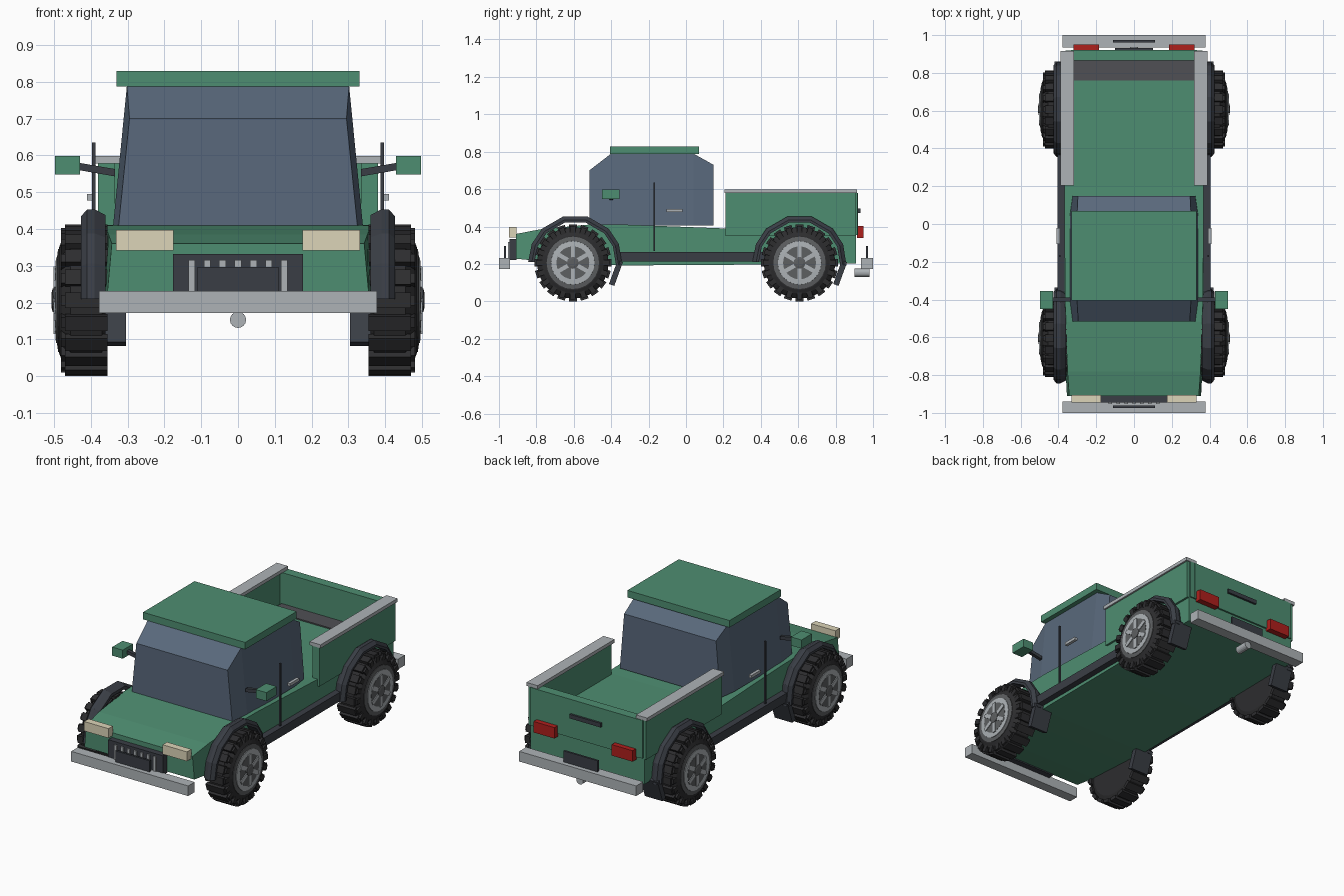
import bpy, bmesh
from math import sin, cos, pi, radians
from mathutils import Matrix, Vector

if "Cube" in bpy.data.objects:
    bpy.data.objects.remove(bpy.data.objects["Cube"])


def mat(name, *rgb):
    m = bpy.data.materials.new(name)
    m.diffuse_color = (*rgb, 1)
    m.use_nodes = True
    m.node_tree.nodes["Principled BSDF"].inputs["Base Color"].default_value = m.diffuse_color
    return m


GREEN = mat("green_paint", .076, .27, .165)
GLASS = mat("tinted_glass", .10, .14, .20)
DARK = mat("dark_trim", .042, .048, .06)
RUBBER = mat("rubber", .026, .026, .028)
METAL = mat("light_metal", .42, .45, .47)
STEEL = mat("dark_steel", .11, .115, .12)
MATGREY = mat("bed_mat", .08, .08, .09)
CREAM = mat("lamp_cream", .72, .66, .48)
RED = mat("lamp_red", .43, .014, .012)


def finish(name, bm, m):
    bmesh.ops.recalc_face_normals(bm, faces=bm.faces)
    me = bpy.data.meshes.new(name)
    bm.to_mesh(me)
    bm.free()
    me.materials.append(m)
    ob = bpy.data.objects.new(name, me)
    bpy.context.collection.objects.link(ob)
    return ob


def add_box(bm, x0, x1, y0, y1, z0, z1, M=Matrix()):
    S = Matrix.Diagonal((x1 - x0, y1 - y0, z1 - z0, 1))
    T = Matrix.Translation(((x0 + x1) / 2, (y0 + y1) / 2, (z0 + z1) / 2))
    bmesh.ops.create_cube(bm, size=1, matrix=M @ T @ S)


def box(name, m, *b, M=Matrix()):
    bm = bmesh.new()
    add_box(bm, *b, M=M)
    return finish(name, bm, m)


def pair(name, m, x0, x1, *b):
    box("right_" + name, m, x0, x1, *b)
    box("left_" + name, m, -x1, -x0, *b)


def loft(name, m, rings, caps=True):
    bm = bmesh.new()
    vs = [[bm.verts.new(p) for p in r] for r in rings]
    n = len(vs[0])
    for a, b in zip(vs, vs[1:]):
        for i in range(n):
            j = (i + 1) % n
            bm.faces.new((a[i], a[j], b[j], b[i]))
    if caps:
        bm.faces.new(vs[0])
        bm.faces.new(vs[-1])
    return finish(name, bm, m)


def lathe(name, m, prof, s, y, z, n=24):
    # profile of (x, radius) turned about the wheel axis
    return loft(name, m, [[(s * x, y + r * sin(2 * pi * i / n), z + r * cos(2 * pi * i / n))
                           for i in range(n)] for x, r in prof])


# lower body: y, top half width, bottom half width, top z, bottom z
body = [(-.91, .343, .355, .36, .228), (-.78, .352, .362, .385, .215),
        (-.52, .362, .366, .41, .20), (-.35, .366, .368, .411, .192),
        (.2, .368, .368, .39, .195), (.91, .368, .368, .39, .203)]
loft("lower_body", GREEN, [[(-b, y, z0), (b, y, z0), (t, y, z1), (-t, y, z1)]
                           for y, t, b, z1, z0 in body])

# cab and roof: y, bottom half width, top half width, top z
cab = [(-.517, .325, .295, .70), (-.40, .34, .302, .79),
       (.04, .34, .302, .79), (.147, .325, .297, .73)]
loft("cab_glass", GLASS, [[(-b, y, .405), (b, y, .405), (t, y, z), (-t, y, z)]
                          for y, b, t, z in cab])
box("roof", GREEN, -.33, .33, -.405, .07, .788, .829)

# cargo bed
pair("bed_wall", GREEN, .335, .38, .21, .91, .35, .58)
pair("bed_rail", METAL, .318, .39, .205, .915, .578, .598)
box("tailgate", GREEN, -.334, .334, .865, .92, .355, .578)
pair("tailgate_corner", GREEN, .33, .362, .87, .918, .355, .578)
box("bed_mat", MATGREY, -.325, .325, .76, .865, .385, .397)
box("tailgate_handle", DARK, -.10, .10, .92, .932, .472, .496)

# bumpers, plates, lamps and grille
box("front_bumper", METAL, -.378, .378, -1, -.94, .172, .231)
box("rear_bumper", METAL, -.378, .378, .935, 1, .172, .231)
box("front_plate", DARK, -.11, .11, -.974, -.962, .228, .296)
box("rear_plate", DARK, -.11, .11, .962, .974, .228, .296)
box("grille", DARK, -.177, .177, -.945, -.905, .22, .332)
for i in range(-3, 4):
    box("grille_bar", METAL, i * .042 - .009, i * .042 + .009, -.952, -.94, .23, .316)
pair("headlight", CREAM, .175, .332, -.946, -.905, .342, .397)
pair("tail_light", RED, .185, .32, .915, .95, .338, .402)
loft("tow_tube", METAL, [[(.022 * cos(pi * i / 8), y, .153 + .022 * sin(pi * i / 8))
                          for i in range(16)] for y in (.90, .98)])

# sides: sills, door seam bars, handles
pair("sill", DARK, .355, .405, -.36, .42, .213, .265)
pair("door_seam", DARK, .388, .397, -.175, -.165, .27, .635)
pair("door_handle", METAL, .392, .41, -.105, -.02, .478, .495)
pair("mirror", GREEN, .43, .498, -.45, -.355, .548, .598)

for s, side in ((1, "right"), (-1, "left")):
    # mirror arm
    loft(side + "_mirror_arm", DARK, [[(s * x, -.40 + a * .01, z + b * .01)
         for a, b in ((-1, -1), (1, -1), (1, 1), (-1, 1))]
        for x, z in ((.335, .553), (.433, .57))])
    for wy, fy, end in ((-.605, -.592, "front"), (.607, .607, "rear")):
        nm = side + "_" + end
        wz = .206
        # wheel arch with a ridged section
        sec = [(.36, .218), (.427, .218), (.427, .232), (.41, .252), (.39, .252), (.36, .236)]
        arch = []
        for a in (-4, 22.5, 45, 75, 105, 135, 157.5, 180):
            t = radians(a)
            arch.append([(s * x, fy + r * cos(t), .21 + r * sin(t)) for x, r in sec])
        loft(nm + "_fender", DARK, arch)
        # slanted mud flap behind the wheel
        M = Matrix.Translation((0, fy + .237, .205)) @ Matrix.Rotation(radians(-20), 4, 'X')
        x0, x1 = sorted((s * .305, s * .42))
        box(nm + "_mud_flap", DARK, x0, x1, -.015, .015, -.125, .01, M=M)
        # tyre with lugs
        lathe(nm + "_tyre", RUBBER, [(.36, .165), (.37, .192), (.455, .192), (.478, .165),
                                     (.486, .145)], s, wy, wz)
        bm = bmesh.new()
        for i in range(20):
            M = Matrix.Translation((0, wy, wz)) @ Matrix.Rotation(2 * pi * i / 20, 4, 'X')
            x0, x1 = sorted((s * .355, s * .47))
            add_box(bm, x0, x1, -.021, .021, -.206, -.185, M=M)
            x0, x1 = sorted((s * .455, s * .481))
            add_box(bm, x0, x1, -.014, .014, -.196, -.16, M=M)
        finish(nm + "_tyre_lugs", bm, RUBBER)
        # rim, recessed dish, spokes and hub
        lathe(nm + "_rim_ring", STEEL, [(.47, .14), (.489, .14), (.492, .118)], s, wy, wz)
        lathe(nm + "_rim", METAL, [(.48, .118), (.495, .116), (.497, .086)], s, wy, wz)
        lathe(nm + "_rim_dish", STEEL, [(.49, .088), (.498, .088)], s, wy, wz)
        bm = bmesh.new()
        for i in range(6):
            M = Matrix.Translation((0, wy, wz)) @ Matrix.Rotation(pi * i / 3, 4, 'X')
            x0, x1 = sorted((s * .49, s * .502))
            add_box(bm, x0, x1, -.011, .011, .02, .092, M=M)
        finish(nm + "_spokes", bm, METAL)
        lathe(nm + "_hub", STEEL, [(.49, .032), (.504, .032), (.507, .02)], s, wy, wz, 12)
